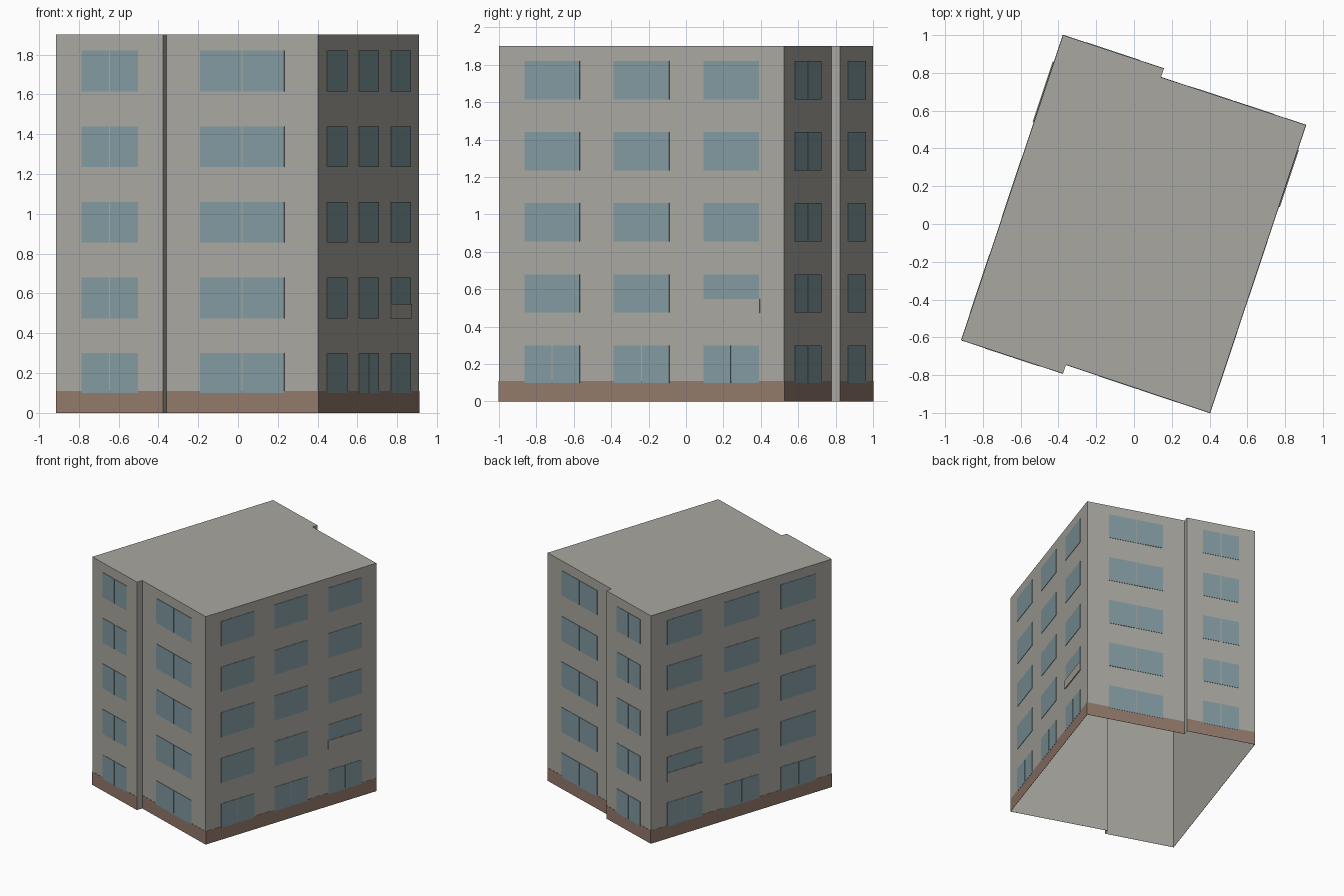
import bpy
import bmesh
from mathutils import Vector

cube = bpy.data.objects.get("Cube")
if cube:
    bpy.data.objects.remove(cube, do_unlink=True)


def material(name, rgb):
    mat = bpy.data.materials.new(name)
    mat.use_nodes = True
    mat.diffuse_color = (*rgb, 1)
    mat.node_tree.nodes["Principled BSDF"].inputs["Base Color"].default_value = (*rgb, 1)
    return mat


WALL = material("warm grey wall", (0.40, 0.39, 0.355))
GLASS = material("blue grey glass", (0.22, 0.32, 0.35))
PLINTH = material("brown plinth", (0.29, 0.19, 0.145))

HEIGHT = 1.9
PLINTH_TOP = 0.11
ROWS = [(0.10, 0.30), (0.475, 0.68), (0.855, 1.06), (1.235, 1.44), (1.615, 1.82)]
GAP = 0.003  # half the gap between two panes

# Corners of the plan, counter-clockwise from the front
LEFT_FRONT, STEP_FRONT, INNER_FRONT, RIGHT_FRONT = (
    Vector(p) for p in [(-0.914, -0.615), (-0.376, -0.792), (-0.36, -0.745), (0.402, -1.0)])
RIGHT_BACK, INNER_BACK, STEP_BACK, LEFT_BACK = (
    Vector(p) for p in [(0.91, 0.524), (0.143, 0.777), (0.158, 0.823), (-0.376, 1.0)])
PLAN = [LEFT_FRONT, STEP_FRONT, INNER_FRONT, RIGHT_FRONT,
        RIGHT_BACK, INNER_BACK, STEP_BACK, LEFT_BACK]


def finish(name, bm, mat):
    mesh = bpy.data.meshes.new(name)
    bm.to_mesh(mesh)
    bm.free()
    mesh.materials.append(mat)
    obj = bpy.data.objects.new(name, mesh)
    bpy.context.collection.objects.link(obj)
    return obj


def add_plate(bm, start, end, u0, u1, z0, z1, depth):
    """Thin plate on the wall from start to end, open where it meets the wall."""
    along = end - start
    out = Vector((along.y, -along.x)).normalized() * depth
    corners = [(u0, z0), (u1, z0), (u1, z1), (u0, z1)]
    rings = []
    for push in (Vector((0, 0)), out):
        rings.append([bm.verts.new((*(start + along * u + push), z)) for u, z in corners])
    back, front = rings
    bm.faces.new(front)
    for i in range(4):
        j = (i + 1) % 4
        bm.faces.new((back[i], back[j], front[j], front[i]))


# Walls and flat roof, open underneath
bm = bmesh.new()
low = [bm.verts.new((*p, 0)) for p in PLAN]
high = [bm.verts.new((*p, HEIGHT)) for p in PLAN]
bm.faces.new(high)
for i in range(len(PLAN)):
    j = (i + 1) % len(PLAN)
    bm.faces.new((low[i], low[j], high[j], high[i]))
finish("walls_and_roof", bm, WALL)

# Facades: name, start, end, window spans along the wall, rows with split panes
SIDE = [(0.09, 0.284), (0.403, 0.598), (0.718, 0.913)]
NARROW, WIDE = [(0.238, 0.765)], [(0.223, 0.778)]
ALL_ROWS = range(len(ROWS))
FACADES = [
    ("front_narrow", LEFT_FRONT, STEP_FRONT, NARROW, ALL_ROWS),
    ("front_wide", INNER_FRONT, RIGHT_FRONT, WIDE, ALL_ROWS),
    ("right_side", RIGHT_FRONT, RIGHT_BACK, SIDE, [0]),
    ("back_wide", RIGHT_BACK, INNER_BACK, WIDE, ALL_ROWS),
    ("back_narrow", STEP_BACK, LEFT_BACK, NARROW, ALL_ROWS),
    ("left_side", LEFT_BACK, LEFT_FRONT, SIDE, [0]),
]

for name, start, end, spans, split_rows in FACADES:
    # Base band
    bm = bmesh.new()
    add_plate(bm, start, end, 0, 1, 0, PLINTH_TOP, 0.0015)
    finish(name + "_plinth", bm, PLINTH)

    # Windows
    bm = bmesh.new()
    half_gap = GAP / (end - start).length
    for row, (z0, z1) in enumerate(ROWS):
        for u0, u1 in spans:
            if row in split_rows:
                mid = (u0 + u1) / 2
                add_plate(bm, start, end, u0, mid - half_gap, z0, z1, 0.003)
                add_plate(bm, start, end, mid + half_gap, u1, z0, z1, 0.003)
            else:
                add_plate(bm, start, end, u0, u1, z0, z1, 0.003)
    finish(name + "_windows", bm, GLASS)

# Low panels covering the foot of one window on each side
for name, start, end, (u0, u1) in [
        ("right_window_panel", RIGHT_FRONT, RIGHT_BACK, SIDE[2]),
        ("left_window_panel", LEFT_BACK, LEFT_FRONT, SIDE[0])]:
    bm = bmesh.new()
    add_plate(bm, start, end, u0 - 0.002, u1 + 0.002, 0.473, 0.548, 0.007)
    finish(name, bm, WALL)
